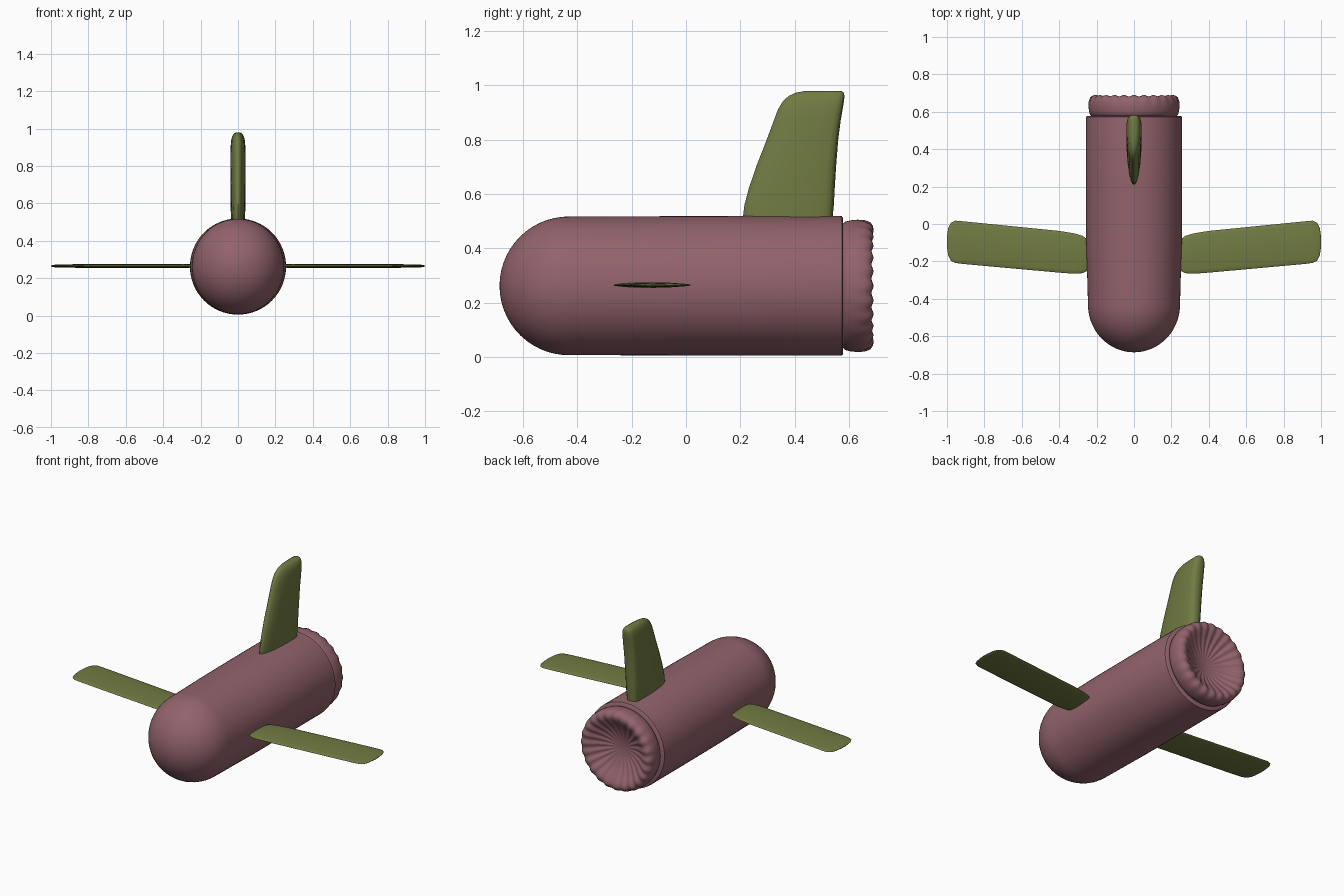
import bpy, bmesh
from math import sin, cos, pi, radians

CZ = 0.262  # height of the body axis


def material(name, rgb):
    m = bpy.data.materials.new(name)
    m.diffuse_color = (*rgb, 1)
    return m


PINK = material("dusty_pink", (0.29, 0.125, 0.15))
GREEN = material("olive_green", (0.165, 0.2, 0.055))


def loft(name, rings, mat, angle=40):
    """Skin a row of closed rings and cap both ends."""
    bm = bmesh.new()
    rows = [[bm.verts.new(p) for p in ring] for ring in rings]
    n = len(rows[0])
    for a, b in zip(rows, rows[1:]):
        for i in range(n):
            j = (i + 1) % n
            bm.faces.new((a[i], a[j], b[j], b[i]))
    bm.faces.new(rows[0])
    bm.faces.new(rows[-1])
    bmesh.ops.recalc_face_normals(bm, faces=bm.faces)
    me = bpy.data.meshes.new(name)
    bm.to_mesh(me)
    bm.free()
    ob = bpy.data.objects.new(name, me)
    bpy.context.collection.objects.link(ob)
    me.materials.append(mat)
    bpy.context.view_layer.objects.active = ob
    ob.select_set(True)
    bpy.ops.object.shade_smooth_by_angle(angle=radians(angle))
    ob.select_set(False)
    return ob


def body_ring(y, r, n=64):
    # the body is slightly narrower than tall towards the nose
    t = min(1, max(0, (-0.1 - y) / 0.33))
    sx = 1 - 0.035 * t
    return [(r * sx * cos(2 * pi * i / n), y, CZ + r * sin(2 * pi * i / n)) for i in range(n)]


# fuselage with a round nose
R = 0.255
profile = [(-0.431 - R * cos(a), R * sin(a)) for a in [pi / 2 * (k + 0.15) / 14 for k in range(14)]]
profile += [(-0.43, R), (-0.3, R), (-0.1, 0.256), (0.2, 0.257), (0.565, 0.257),
            (0.573, 0.256), (0.578, 0.25), (0.578, 0.2)]
loft("fuselage", [body_ring(y, r) for y, r in profile], PINK)


# rear nozzle: rounded rim with a fluted dish
def nozzle_ring(y, r, amp, n=144, flutes=24):
    pts = []
    for i in range(n):
        a = 2 * pi * i / n
        w = amp * cos(flutes * a)
        pts.append(((r + w * 0.4) * cos(a), y + w, CZ + (r + w * 0.4) * sin(a)))
    return pts


nozzle = [(0.57, 0.2, 0), (0.575, 0.225, 0), (0.585, 0.236, 0), (0.605, 0.241, 0), (0.63, 0.243, 0.001),
          (0.655, 0.241, 0.002), (0.675, 0.233, 0.003), (0.684, 0.22, 0.003), (0.686, 0.206, 0.004),
          (0.679, 0.188, 0.005), (0.664, 0.165, 0.005), (0.645, 0.135, 0.004), (0.628, 0.1, 0.003),
          (0.616, 0.06, 0.001), (0.61, 0.02, 0), (0.61, 0.003, 0)]
loft("nozzle", [nozzle_ring(*p) for p in nozzle], PINK, 60)


def section(shape, lo, hi, half):
    """Closed airfoil outline as (along, across) pairs."""
    up = [(lo + (hi - lo) * s, half * h) for s, h in shape]
    return up + [(u, -v) for u, v in reversed(up[1:-1])]


# side wings: (x, front y, back y, half thickness)
lens = [(0, 0), (0.02, 0.3), (0.1, 0.55), (0.3, 0.9), (0.5, 1), (0.7, 0.9), (0.9, 0.55), (0.98, 0.3), (1, 0)]
stations = [(0.235, -0.225, -0.105, 0.006), (0.25, -0.25, -0.082, 0.009), (0.275, -0.263, -0.063, 0.01),
            (0.32, -0.266, -0.05, 0.01), (0.4, -0.26, -0.037, 0.01), (0.6, -0.242, -0.017, 0.01),
            (0.8, -0.224, 0.003, 0.01), (0.92, -0.213, 0.015, 0.009), (0.955, -0.208, 0.018, 0.008),
            (0.98, -0.195, 0.006, 0.007), (0.993, -0.17, -0.02, 0.005), (1.0, -0.125, -0.065, 0.002)]
for side, sx in (("right", 1), ("left", -1)):
    loft("wing_" + side, [[(sx * x, y, 0.265 + z) for y, z in section(lens, a, b, h)]
                          for x, a, b, h in stations], GREEN, 60)

# tail fin: (z, front y, back y, half thickness)
teardrop = [(0, 0), (0.015, 0.2), (0.06, 0.42), (0.15, 0.65), (0.3, 0.85), (0.5, 0.97), (0.7, 1),
            (0.88, 0.97), (0.95, 0.85), (0.985, 0.55), (1, 0)]
levels = [(0.47, 0.215, 0.538, 0.036), (0.52, 0.21, 0.54, 0.037), (0.56, 0.215, 0.544, 0.039),
          (0.62, 0.231, 0.547, 0.04), (0.7, 0.258, 0.552, 0.041), (0.8, 0.297, 0.56, 0.041),
          (0.87, 0.323, 0.569, 0.041), (0.91, 0.338, 0.576, 0.039), (0.94, 0.356, 0.581, 0.036),
          (0.96, 0.377, 0.583, 0.03), (0.973, 0.405, 0.58, 0.022), (0.979, 0.44, 0.572, 0.01)]
loft("tail_fin", [[(x, y, z) for y, x in section(teardrop, a, b, h)]
                  for z, a, b, h in levels], GREEN, 60)
